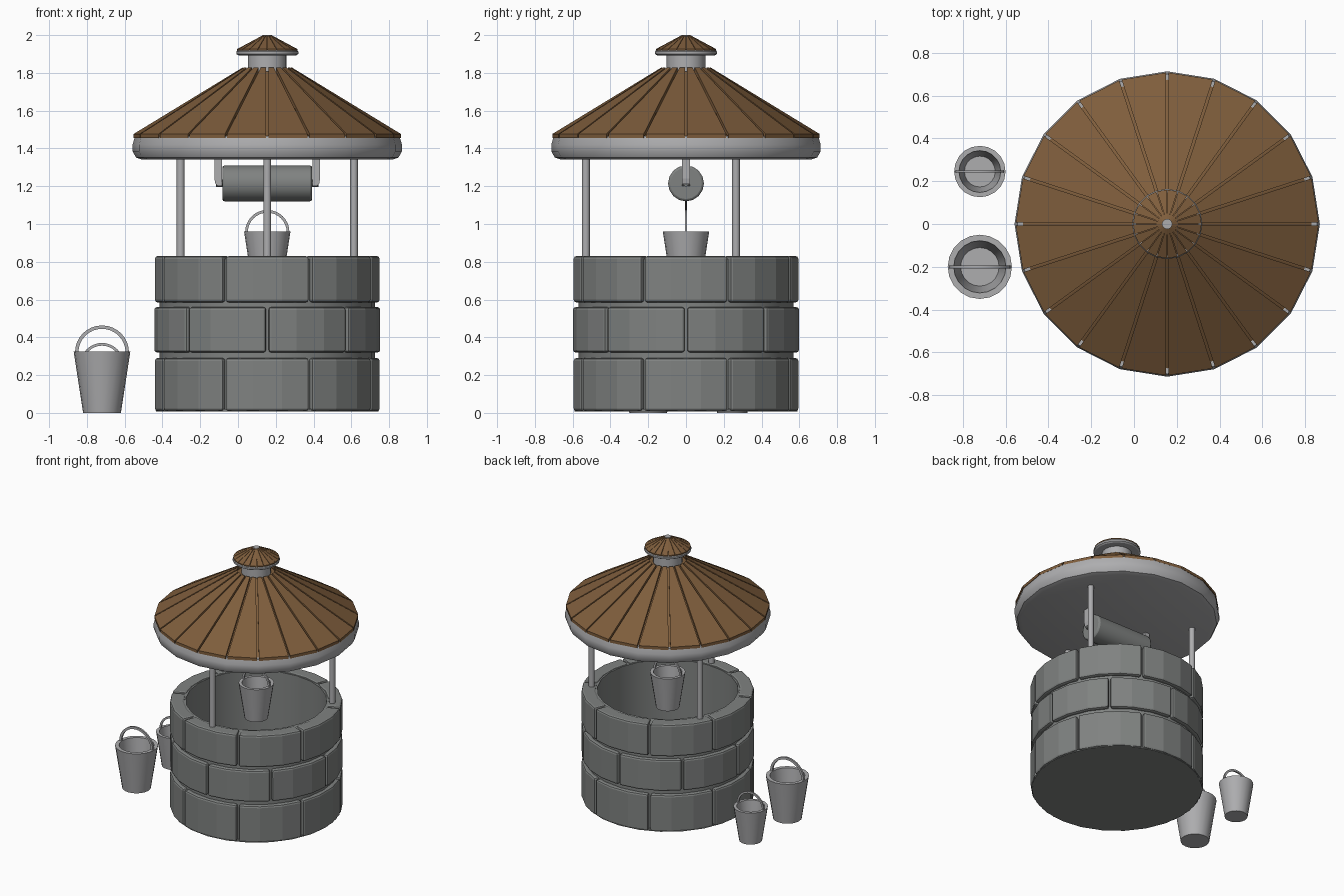
import bpy, bmesh
from math import sin, cos, pi, radians, hypot
from mathutils import Vector

if "Cube" in bpy.data.objects:
    bpy.data.objects.remove(bpy.data.objects["Cube"])

CX = 0.155  # x of the well axis


def material(name, col):
    m = bpy.data.materials.new(name)
    m.diffuse_color = (*col, 1)
    m.use_nodes = True
    m.node_tree.nodes["Principled BSDF"].inputs["Base Color"].default_value = m.diffuse_color
    return m


STONE = material("dark grey stone", (0.215, 0.225, 0.22))
METAL = material("light grey", (0.42, 0.42, 0.43))
WOOD = material("brown wood", (0.21, 0.11, 0.045))
ROPE = material("dark rope", (0.06, 0.05, 0.045))


def finish(name, bm, mat, loc=(CX, 0, 0), smooth=None, bevel=0):
    bmesh.ops.recalc_face_normals(bm, faces=bm.faces)
    me = bpy.data.meshes.new(name)
    bm.to_mesh(me)
    bm.free()
    me.materials.append(mat)
    ob = bpy.data.objects.new(name, me)
    bpy.context.collection.objects.link(ob)
    ob.location = loc
    if bevel:
        b = ob.modifiers.new("bevel", 'BEVEL')
        b.width, b.segments, b.limit_method = bevel, 2, 'ANGLE'
        b.angle_limit = radians(40)
    if smooth:
        bpy.ops.object.select_all(action='DESELECT')
        bpy.context.view_layer.objects.active = ob
        ob.select_set(True)
        bpy.ops.object.shade_smooth_by_angle(angle=radians(smooth))
    return ob


def lathe(name, profile, mat, sides=20, loc=(CX, 0, 0), smooth=32, close=False):
    """Spin an (r, z) profile about z; points at r = 0 become poles."""
    bm = bmesh.new()
    rings = []
    for r, z in profile:
        if r == 0:
            rings.append([bm.verts.new((0, 0, z))] * sides)
        else:
            rings.append([bm.verts.new((r * cos(2 * pi * i / sides), r * sin(2 * pi * i / sides), z))
                          for i in range(sides)])
    pairs = list(zip(rings, rings[1:])) + ([(rings[-1], rings[0])] if close else [])
    for a, b in pairs:
        for i in range(sides):
            j = (i + 1) % sides
            bm.faces.new(list(dict.fromkeys((a[i], a[j], b[j], b[i]))))
    return finish(name, bm, mat, loc, smooth)


def loft(bm, loops):
    """Skin a row of closed loops and cap both ends."""
    rows = [[bm.verts.new(p) for p in l] for l in loops]
    n = len(rows[0])
    for a, b in zip(rows, rows[1:]):
        for i in range(n):
            bm.faces.new((a[i], a[(i + 1) % n], b[(i + 1) % n], b[i]))
    bm.faces.new(rows[0])
    bm.faces.new(rows[-1][::-1])


def stone_course(name, z0, z1, start):
    """Eight curved blocks of three facets each."""
    bm = bmesh.new()
    for k in range(8):
        loops = []
        for s in range(4):
            a = radians(start + 45 * k + 15 * s)
            if s == 0:
                a += 0.012
            if s == 3:
                a -= 0.012
            loops.append([(r * cos(a), r * sin(a), z)
                          for r, z in ((0.50, z0), (0.60, z0), (0.60, z1), (0.50, z1))])
        loft(bm, loops)
    finish(name, bm, STONE, bevel=0.014)


def plank_cone(name, r0, z0, r1, z1, gap, thick):
    """Twenty flat tapering planks laid round a cone."""
    bm = bmesh.new()
    h = pi / 20
    for k in range(20):
        m = h * (2 * k + 1)
        out, tan = Vector((cos(m), sin(m), 0)), Vector((-sin(m), cos(m), 0))
        loops = []
        for r, z in ((r0, z0), (r1, z1)):
            w = r * sin(h) - gap
            loops.append([out * r * cos(h) + tan * s * w + Vector((0, 0, z - d))
                          for s, d in ((-1, 0), (1, 0), (1, thick), (-1, thick))])
        loft(bm, loops)
    finish(name, bm, WOOD)


def cylinder(name, r, a, b, mat, sides=16, smooth=32, bevel=0):
    a, b = Vector(a), Vector(b)
    bm = bmesh.new()
    bmesh.ops.create_cone(bm, cap_ends=True, segments=sides, radius1=r, radius2=r, depth=(b - a).length)
    bmesh.ops.rotate(bm, verts=bm.verts, matrix=(b - a).to_track_quat('Z', 'Y').to_matrix())
    return finish(name, bm, mat, (a + b) / 2, smooth, bevel)


def bucket(name, x, y, z, s):
    """Tapered pail with an arched flat handle; s = 1 is the large pail."""
    prof = [(0, 0), (0.10, 0), (0.15, 0.325), (0.122, 0.325), (0.09, 0.03), (0, 0.03)]
    lathe(name, [(r * s, h * s) for r, h in prof], METAL, 20, (x, y, z))
    bm = bmesh.new()
    loops = []
    for i in range(17):
        a = pi * i / 16
        loops.append([(r * s * cos(a), w * s, s * (0.32 + r * sin(a)))
                      for r, w in ((0.125, -0.007), (0.143, -0.007), (0.143, 0.007), (0.125, 0.007))])
    loft(bm, loops)
    finish(name + "_handle", bm, METAL, (x, y, z), 32)


# stone wall: three staggered courses around a recessed liner with a floor
stone_course("stone_course_bottom", 0.01, 0.29, 22.5)
stone_course("stone_course_middle", 0.32, 0.56, 0)
stone_course("stone_course_top", 0.585, 0.83, 22.5)
lathe("well_liner", [(0, 0.012), (0.57, 0.012), (0.57, 0.815), (0.49, 0.825), (0.49, 0.04), (0, 0.04)],
      STONE, 24)
lathe("well_base", [(0, 0.008), (0.59, 0.008), (0.59, 0.02), (0, 0.02)], STONE, 24)

# three roof posts
for k in range(3):
    a = radians(-90 + 120 * k)
    px, py = CX + 0.53 * cos(a), 0.53 * sin(a)
    cylinder("roof_post_%d" % (k + 1), 0.021, (px, py, 0.80), (px, py, 1.36), METAL, 12)

# main roof
lathe("roof_rim", [(0, 1.342), (0.665, 1.342), (0.695, 1.352), (0.713, 1.385), (0.713, 1.42),
                   (0.70, 1.465), (0, 1.465)], METAL)
lathe("roof_underlay", [(0, 1.455), (0.69, 1.455), (0.125, 1.808), (0, 1.808)], WOOD, smooth=None)
plank_cone("roof_planks", 0.708, 1.477, 0.132, 1.828, 0.006, 0.022)

# neck and small cap roof
lathe("roof_neck", [(0, 1.80), (0.103, 1.80), (0.103, 1.90), (0, 1.90)], METAL)
lathe("cap_rim", [(0, 1.893), (0.153, 1.893), (0.164, 1.90), (0.164, 1.912), (0.157, 1.922), (0, 1.922)], METAL)
lathe("cap_underlay", [(0, 1.918), (0.153, 1.918), (0.024, 1.993), (0, 1.993)], WOOD, smooth=None)
plank_cone("cap_planks", 0.16, 1.926, 0.026, 1.998, 0.0015, 0.008)
lathe("cap_tip", [(0, 1.985), (0.024, 1.985), (0.024, 2.0), (0, 2.0)], METAL)

# windlass drum, axle and hanging brackets
cylinder("windlass_drum", 0.095, (CX - 0.238, 0, 1.215), (CX + 0.238, 0, 1.215), STONE, 16, 32, 0.012)
cylinder("windlass_axle", 0.02, (CX - 0.272, 0, 1.215), (CX + 0.272, 0, 1.215), STONE, 4, None)
for side, label in ((-1, "left"), (1, "right")):
    bm = bmesh.new()
    shape = ((0.24, 1.35), (0.24, 1.20), (0.262, 1.20), (0.275, 1.215), (0.28, 1.24), (0.28, 1.35))
    loft(bm, [[(side * x, y, z) for x, z in shape] for y in (-0.02, 0.02)])
    finish("bracket_" + label, bm, METAL)

# rope and the three buckets
cylinder("rope", 0.005, (CX, 0, 1.07), (CX, 0, 1.13), ROPE, 8)
bucket("hanging_bucket", CX, 0, 0.695, 0.82)
bucket("large_bucket", -0.72, -0.20, 0, 1.0)
bucket("small_bucket", -0.72, 0.245, 0, 0.8)
